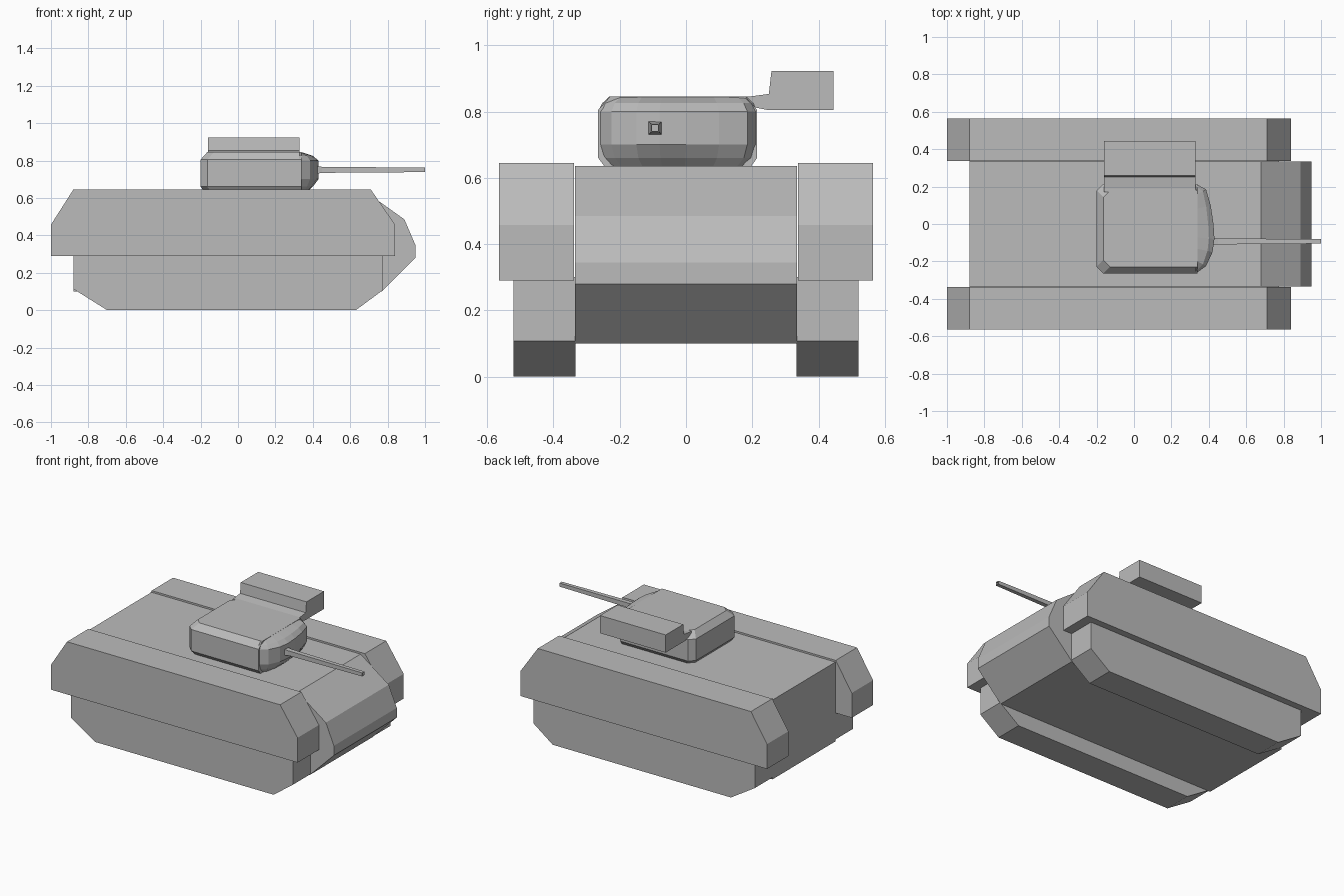
import bpy, bmesh
from mathutils import Matrix

cube = bpy.data.objects.get("Cube")
if cube:
    bpy.data.objects.remove(cube, do_unlink=True)

grey = bpy.data.materials.new("armour_grey")
grey.use_nodes = True
colour = (0.5, 0.5, 0.5, 1)
grey.diffuse_color = colour
grey.node_tree.nodes["Principled BSDF"].inputs["Base Color"].default_value = colour


def finish(name, bm):
    bmesh.ops.recalc_face_normals(bm, faces=bm.faces)
    mesh = bpy.data.meshes.new(name)
    bm.to_mesh(mesh)
    bm.free()
    mesh.materials.append(grey)
    obj = bpy.data.objects.new(name, mesh)
    bpy.context.collection.objects.link(obj)
    return obj


def loft(name, rings):
    """Skin a stack of equal-length rings and cap both ends."""
    bm = bmesh.new()
    loops = [[bm.verts.new(p) for p in ring] for ring in rings]
    n = len(loops[0])
    for a, b in zip(loops, loops[1:]):
        for i in range(n):
            j = (i + 1) % n
            bm.faces.new((a[i], a[j], b[j], b[i]))
    bm.faces.new(loops[0])
    bm.faces.new(loops[-1])
    return finish(name, bm)


def side_profile(name, points, y0, y1):
    return loft(name, [[(x, y, z) for x, z in points] for y in (y0, y1)])


# Hull with sloped nose
side_profile("hull", [(-0.88, 0.1), (-0.88, 0.635), (0.68, 0.635), (0.89, 0.485),
                      (0.95, 0.345), (0.95, 0.28), (0.77, 0.1)], -0.335, 0.335)

# Side skirts and track units, mirrored
skirt = [(-1, 0.29), (-1, 0.457), (-0.88, 0.645), (0.71, 0.645), (0.84, 0.457), (0.84, 0.29)]
track = [(-0.88, 0.3), (-0.88, 0.113), (-0.70, 0), (0.63, 0), (0.775, 0.107), (0.775, 0.3)]
for side, s in (("left", 1), ("right", -1)):
    side_profile(side + "_skirt", skirt, s * 0.338, s * 0.565)
    side_profile(side + "_track", track, s * 0.333, s * 0.52)


# Turret body: bevelled box with cut rear corners
def turret_ring(z, inset):
    x0, x1, y0, y1, c = -0.2 + inset, 0.34, -0.265 + inset, 0.215 - inset, 0.036
    return [(x0, y0 + c, z), (x0 + c, y0, z), (x1, y0, z),
            (x1, y1, z), (x0 + c, y1, z), (x0, y1 - c, z)]


loft("turret_body", [turret_ring(0.633, 0.02), turret_ring(0.66, 0),
                     turret_ring(0.805, 0), turret_ring(0.845, 0.036)])

# Rounded turret face: an outline squeezed at top and bottom
face_outline = [(0.33, -0.265), (0.385, -0.225), (0.42, -0.15), (0.43, -0.08),
                (0.425, 0.0), (0.41, 0.1), (0.385, 0.185), (0.33, 0.215)]


def face_ring(z, depth, width):
    return [(0.33 + (x - 0.33) * depth, -0.025 + (y + 0.025) * width, z)
            for x, y in face_outline]


loft("turret_face", [face_ring(0.633, 0.4, 0.85), face_ring(0.66, 0.7, 0.95),
                     face_ring(0.70, 1, 1), face_ring(0.80, 1, 1),
                     face_ring(0.825, 0.7, 0.95), face_ring(0.845, 0.08, 0.86)])

# Side box carried on a ledge from the turret roof
box = [(0.17, 0.845), (0.19, 0.845), (0.25, 0.853), (0.258, 0.923), (0.445, 0.923),
       (0.445, 0.804), (0.25, 0.804), (0.21, 0.812), (0.17, 0.812)]
loft("turret_side_box", [[(x, y, z) for y, z in box] for x in (-0.16, 0.33)])


# Square gun barrel with a hollow muzzle
def square(x, h):
    return [(x, -0.093 + a * h, 0.75 + b * h) for a, b in ((-1, -1), (1, -1), (1, 1), (-1, 1))]


loft("gun_barrel", [square(0.38, 0.026), square(0.45, 0.016), square(1.0, 0.012),
                    square(1.0, 0.009), square(0.96, 0.009)])
